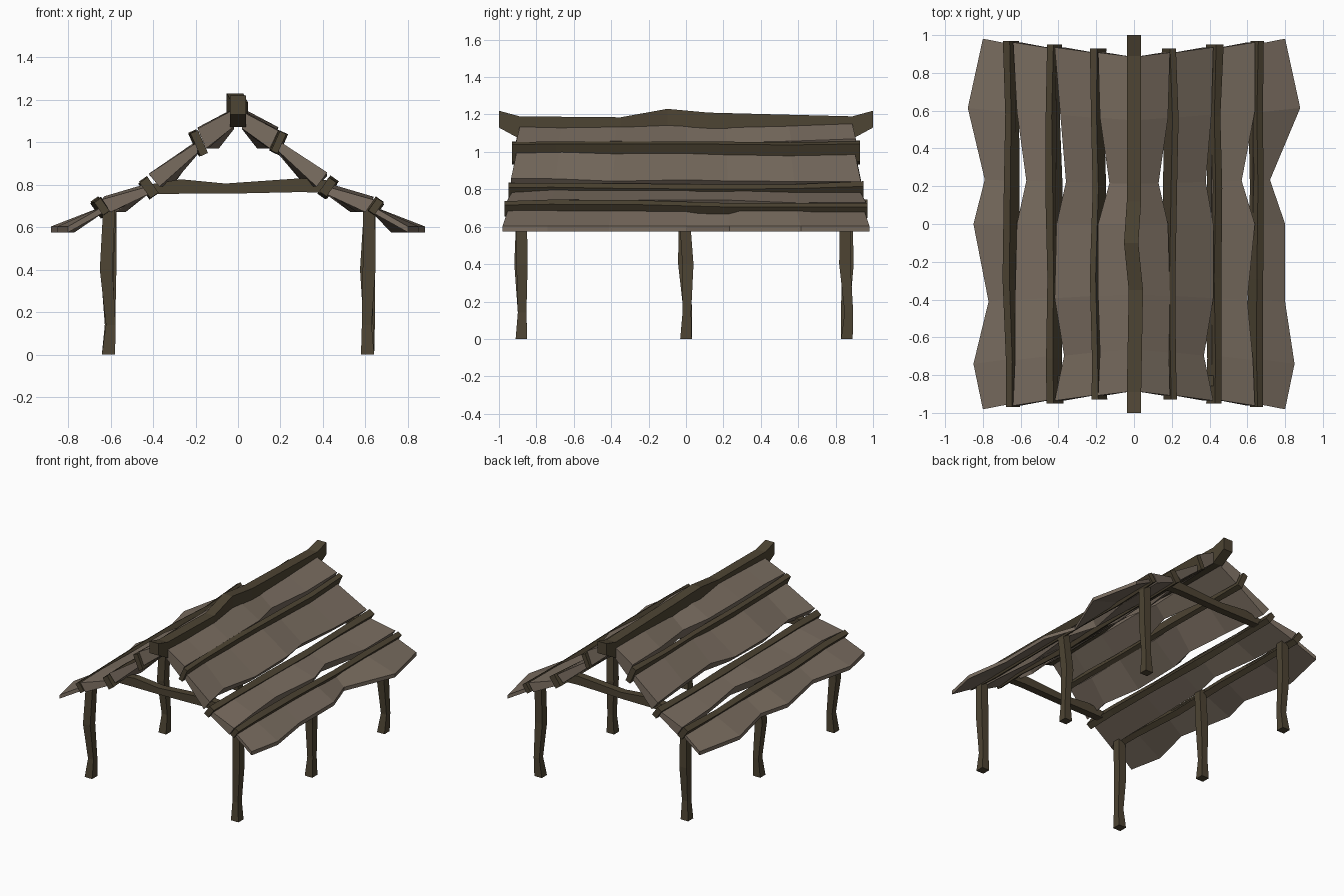
import bpy, bmesh, random
from math import sin, cos, radians

if "Cube" in bpy.data.objects:
    bpy.data.objects.remove(bpy.data.objects["Cube"])
random.seed(4)

def material(name, col):
    m = bpy.data.materials.new(name)
    m.diffuse_color = (*col, 1)
    m.use_nodes = True
    m.node_tree.nodes["Principled BSDF"].inputs["Base Color"].default_value = m.diffuse_color
    return m

WOOD = material("dark_wood", (0.075, 0.058, 0.033))
ROOF = material("weathered_roof", (0.19, 0.15, 0.115))

def loft(name, rings, mat):
    """Skin a list of equal rings of 3D points and cap both ends."""
    bm = bmesh.new()
    vs = [[bm.verts.new(p) for p in r] for r in rings]
    n = len(rings[0])
    for a, b in zip(vs, vs[1:]):
        for i in range(n):
            j = (i + 1) % n
            bm.faces.new((a[i], a[j], b[j], b[i]))
    bm.faces.new(vs[0])
    bm.faces.new(vs[-1])
    bmesh.ops.recalc_face_normals(bm, faces=bm.faces)
    me = bpy.data.meshes.new(name)
    bm.to_mesh(me)
    bm.free()
    ob = bpy.data.objects.new(name, me)
    bpy.context.collection.objects.link(ob)
    me.materials.append(mat)

def jit(a):
    return random.uniform(-a, a)

SQ = [(-1, -1), (1, -1), (1, 1), (-1, 1)]

# Ridge beam with upturned ends: y, x offset, bottom z, top z
ridge = [(-1, 0, 1.13, 1.22), (-.89, 0, 1.07, 1.19), (-.35, .01, 1.08, 1.185),
         (-.1, -.015, 1.12, 1.23), (.12, 0, 1.09, 1.21), (.5, 0, 1.07, 1.2),
         (.89, 0, 1.07, 1.19), (1, 0, 1.13, 1.22)]
loft("ridge_beam", [[(x + sx * .038, y, b if sz < 0 else t) for sx, sz in SQ]
                    for y, x, b, t in ridge], WOOD)

# Overlapping roof strips: inner edge x/top/bottom, outer edge top/bottom, undercut
strips = [(.02, 1.15, 1.07, 1.06, .97, .04), (.19, 1.0, .95, .85, .79, .05),
          (.41, .80, .765, .735, .67, .04), (.63, .70, .67, .603, .575, 0)]
# Ragged outer edge of each strip at these relative lengths
YS = [-1, -.75, -.42, 0, .24, .62, 1]
edges = {1: [[.19, .185, .19, .18, .13, .18, .19], [.42, .37, .42, .42, .38, .41, .42],
             [.64, .63, .60, .64, .57, .64, .64], [.8, .85, .8, .8, .72, .88, .8]],
         -1: [[.19, .18, .19, .19, .13, .18, .19], [.42, .37, .42, .41, .36, .39, .42],
              [.64, .63, .63, .62, .57, .62, .64], [.8, .85, .77, .85, .79, .88, .8]]}
for s, side in ((1, "right"), (-1, "left")):
    for k, (xi, ti, bi, to, bo, cut) in enumerate(strips):
        rings = []
        for t, xo in zip(YS, edges[s][k]):
            yi, yo = t * (.885 + .1 * xi), t * (.885 + .12 * xo)
            d = jit(.012) if k < 3 else 0
            rings.append([(s * xi, yi, ti + d), (s * xo, yo, to + d),
                          (s * (xo - cut), yo, bo), (s * xi, yi, bi + d)])
        loft(f"roof_strip_{side}_{k + 1}", rings, ROOF)

# Purlins laid along the strip joints: x, z, half length, tilt, half width, half height
purlins = [(.19, 1.0, .93, -24, .018, .055), (.425, .785, .95, -35, .022, .042),
           (.645, .69, .97, -35, .02, .04)]
for s, side in ((1, "right"), (-1, "left")):
    for k, (x, z, L, tilt, w, h) in enumerate(purlins):
        a = radians(-tilt)
        rings = []
        for t in (-1, -.75, -.3, .2, .6, 1):
            dx, dz, g = jit(.008), jit(.008), 1 + jit(.12)
            rings.append([(s * (x + dx + g * (u * w * cos(a) + v * h * sin(a))),
                           t * L, z + dz + g * (-u * w * sin(a) + v * h * cos(a)))
                          for u, v in SQ])
        loft(f"purlin_{side}_{k + 1}", rings, WOOD)

# Crooked posts, narrowed above the foot
for s, side in ((1, "right"), (-1, "left")):
    for y, row in ((-.88, "front"), (0, "middle"), (.86, "back")):
        rings = []
        for z, r in ((0, .031), (.14, .023), (.4, .03), (.69, .028)):
            dx, dy = (0, 0) if z == 0 else (jit(.012), jit(.012))
            rings.append([(s * .61 + dx + u * r, y + dy + v * r, z) for u, v in SQ])
        loft(f"post_{row}_{side}", rings, WOOD)

# Sagging tie beams across both ends
for y, row in ((-.83, "front"), (.83, "back")):
    rings = []
    for x, b, t in ((-.42, .755, .80), (-.27, .757, .825), (-.06, .757, .805),
                    (.3, .765, .83), (.42, .76, .82)):
        rings.append([(x, y + u * .028, b if v < 0 else t) for u, v in SQ])
    loft(f"tie_beam_{row}", rings, WOOD)
